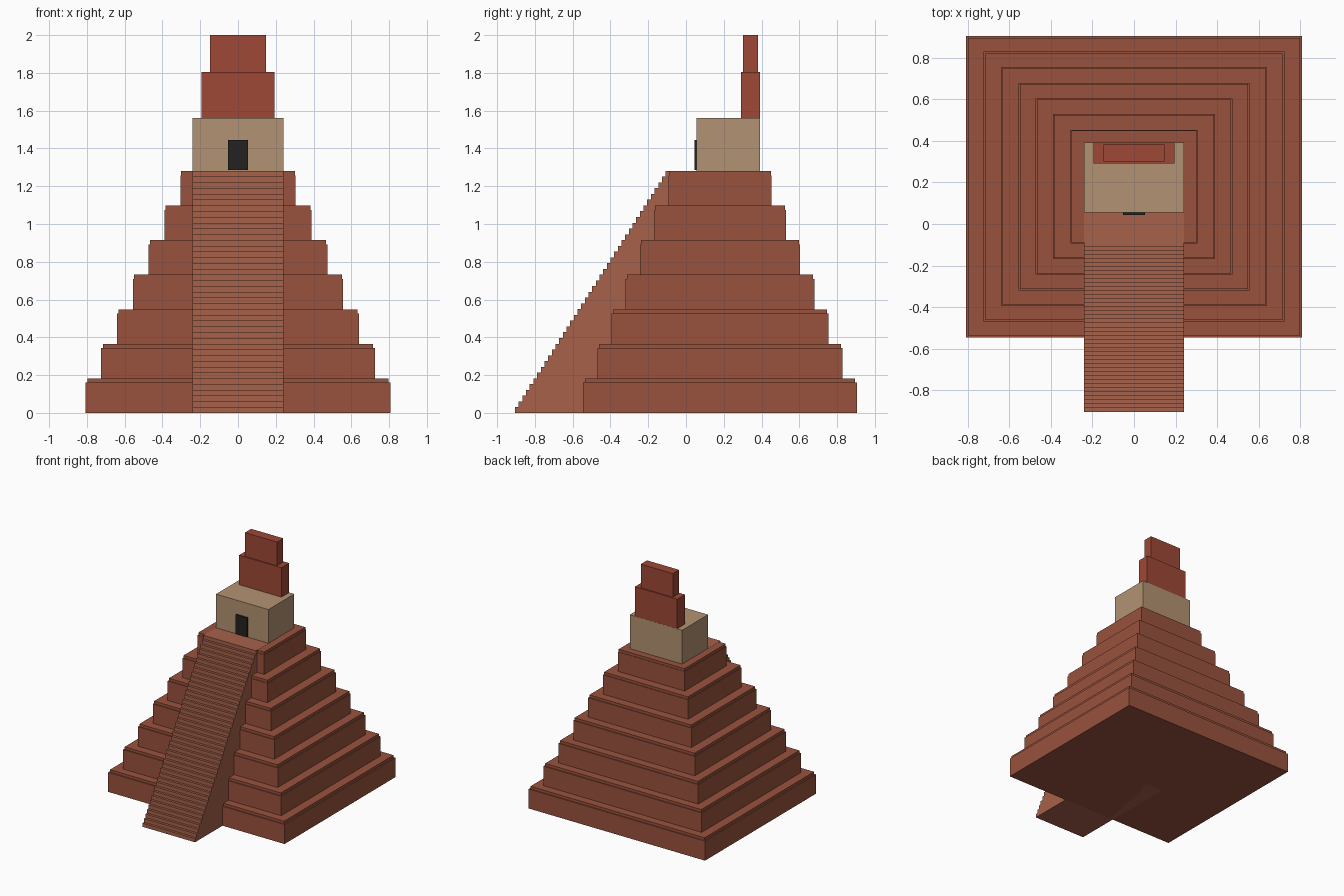
import bpy, bmesh

if "Cube" in bpy.data.objects:
    bpy.data.objects.remove(bpy.data.objects["Cube"])


def material(name, rgb):
    m = bpy.data.materials.new(name)
    m.diffuse_color = (*rgb, 1)
    m.use_nodes = True
    m.node_tree.nodes["Principled BSDF"].inputs["Base Color"].default_value = m.diffuse_color
    return m


BRICK = material("brick", (0.32, 0.085, 0.047))
STEP = material("step_stone", (0.38, 0.12, 0.068))
TAN = material("tan_stone", (0.45, 0.29, 0.17))
RED = material("red_stone", (0.34, 0.065, 0.038))
DARK = material("dark", (0.018, 0.016, 0.014))


def make_object(name, bm, mat):
    bmesh.ops.recalc_face_normals(bm, faces=bm.faces)
    me = bpy.data.meshes.new(name)
    bm.to_mesh(me)
    bm.free()
    me.materials.append(mat)
    ob = bpy.data.objects.new(name, me)
    bpy.context.collection.objects.link(ob)
    return ob


def box(name, half_x, y0, y1, z0, z1, mat):
    """Box symmetric about x = 0."""
    bm = bmesh.new()
    bmesh.ops.create_cube(bm, size=1)
    for v in bm.verts:
        v.co = (half_x if v.co.x > 0 else -half_x,
                y1 if v.co.y > 0 else y0,
                z1 if v.co.z > 0 else z0)
    return make_object(name, bm, mat)


# Seven stepped terraces, each with a thin inset lip on top
TIERS, TOP, CY = 7, 1.28, 0.18
tier_h, lip_h = TOP / TIERS, 0.022
for i in range(TIERS):
    hx, hy = 0.808 - 0.0838 * i, 0.725 - 0.0753 * i
    z = i * tier_h
    box(f"terrace_{i + 1}", hx, CY - hy, CY + hy, z, z + tier_h - lip_h, BRICK)
    k = 0.987
    box(f"terrace_lip_{i + 1}", hx * k, CY - hy * k, CY + hy * k,
        z + tier_h - lip_h, z + tier_h, BRICK)

# Staircase: one stepped side profile extruded across x
STEPS, Y_FRONT, Y_LAND, Y_BACK = 42, -0.905, -0.108, 0.056
rise, run = (TOP + 0.001) / STEPS, (Y_LAND - Y_FRONT) / (STEPS - 1)
profile = [(Y_FRONT, 0)]
for i in range(STEPS):
    y = Y_FRONT + i * run
    if i:
        profile.append((y, i * rise))
    profile.append((y, (i + 1) * rise))
profile += [(Y_BACK, STEPS * rise), (Y_BACK, 0)]
bm = bmesh.new()
side = bm.faces.new([bm.verts.new((-0.24, y, z)) for y, z in profile])
ext = bmesh.ops.extrude_face_region(bm, geom=[side], use_keep_orig=True)
for v in ext["geom"]:
    if isinstance(v, bmesh.types.BMVert):
        v.co.x = 0.24
make_object("staircase", bm, STEP)

# Temple on the summit with doorway and two-stage roof comb
box("temple", 0.24, 0.055, 0.393, TOP, 1.56, TAN)
box("doorway", 0.052, 0.044, 0.06, 1.285, 1.445, DARK)
box("roof_comb_lower", 0.194, 0.291, 0.392, 1.56, 1.804, RED)
box("roof_comb_upper", 0.147, 0.301, 0.382, 1.804, 2.0, RED)
